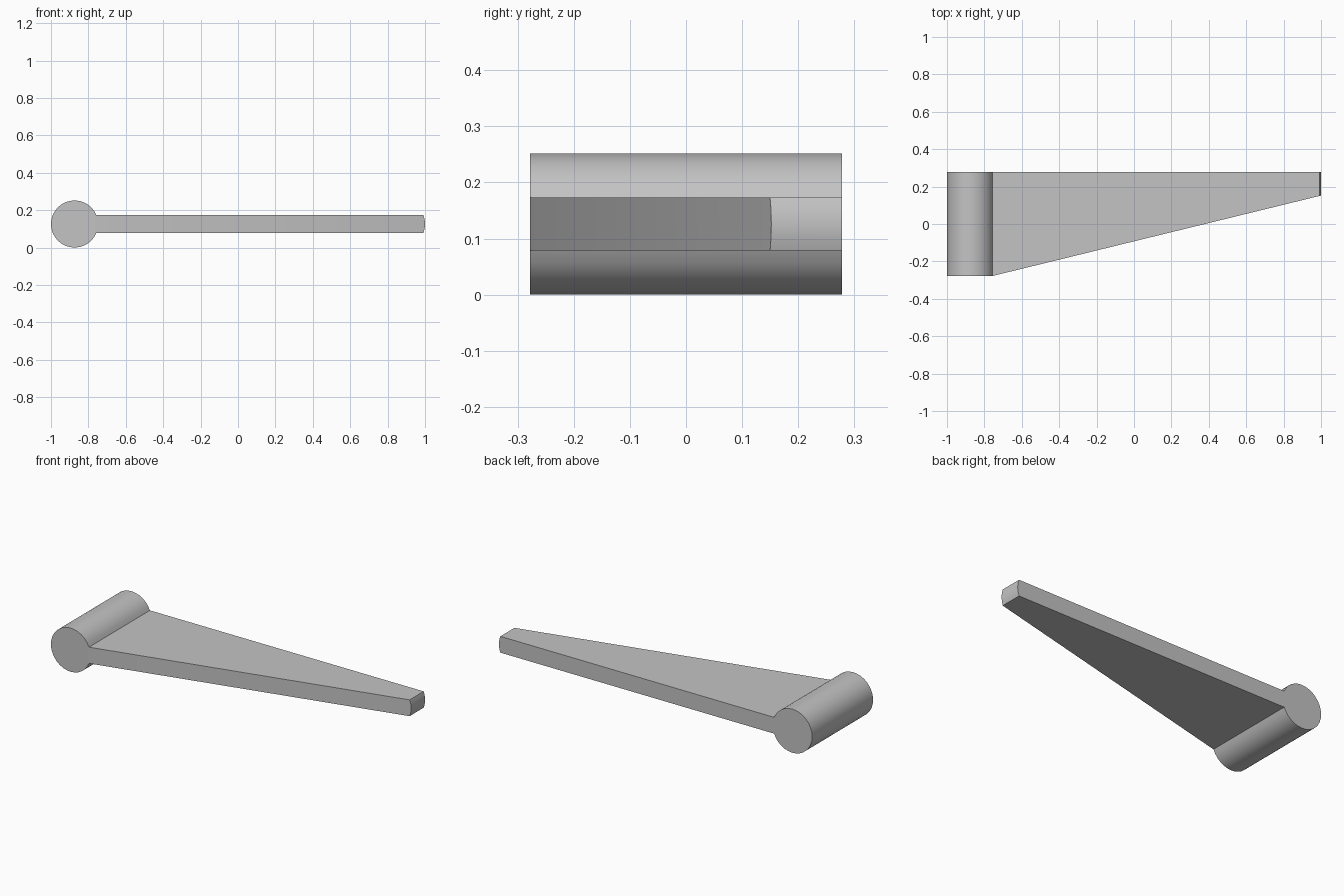
import bpy, bmesh, math

cube = bpy.data.objects.get("Cube")
if cube:
    bpy.data.objects.remove(cube, do_unlink=True)

RADIUS, HALF_THICK, HALF_WIDTH = 0.126, 0.047, 0.278
HUB_X, HUB_Z = -0.874, 0.126
TIP_X, TIP_FRONT = 1.0, 0.152

grey = bpy.data.materials.new("plain grey")
grey.use_nodes = True
colour = (0.55, 0.55, 0.55, 1)
grey.diffuse_color = colour
grey.node_tree.nodes["Principled BSDF"].inputs["Base Color"].default_value = colour


def arc(centre_x, start, end, steps):
    """Points of a circular arc in the XZ plane."""
    angles = [start + (end - start) * i / steps for i in range(steps + 1)]
    return [(centre_x + RADIUS * math.cos(a), HUB_Z + RADIUS * math.sin(a)) for a in angles]


neck = math.asin(HALF_THICK / RADIUS)
root_x = HUB_X + RADIUS * math.cos(neck)


def front_y(x):
    """Front edge of the arm, tapering from the hub to the tip."""
    t = max(0, (x - root_x) / (TIP_X - root_x))
    return -HALF_WIDTH + t * (TIP_FRONT + HALF_WIDTH)


# Outline: hub arc from the upper to the lower neck, then the rounded tip
hub = arc(HUB_X, neck, 2 * math.pi - neck, 28)
tip = arc(TIP_X - RADIUS, -neck, neck, 6)
outline = hub + tip

bm = bmesh.new()
front = [bm.verts.new((x, front_y(x), z)) for x, z in outline]
back = [bm.verts.new((x, HALF_WIDTH, z)) for x, z in outline]
count, hub_count = len(outline), len(hub)

# Outer skin running from front to back
for i in range(count):
    j = (i + 1) % count
    bm.faces.new((front[i], front[j], back[j], back[i]))

# End faces of the hub and sides of the arm
for ring in (front, back):
    bm.faces.new(ring[:hub_count])
    bm.faces.new([ring[0], ring[hub_count - 1]] + ring[hub_count:])

bmesh.ops.recalc_face_normals(bm, faces=bm.faces)
mesh = bpy.data.meshes.new("tapered_arm_with_hub")
bm.to_mesh(mesh)
bm.free()
mesh.materials.append(grey)

arm = bpy.data.objects.new("tapered_arm_with_hub", mesh)
bpy.context.collection.objects.link(arm)
bpy.ops.object.select_all(action='DESELECT')
arm.select_set(True)
bpy.context.view_layer.objects.active = arm
bpy.ops.object.shade_smooth_by_angle(angle=math.radians(30))
